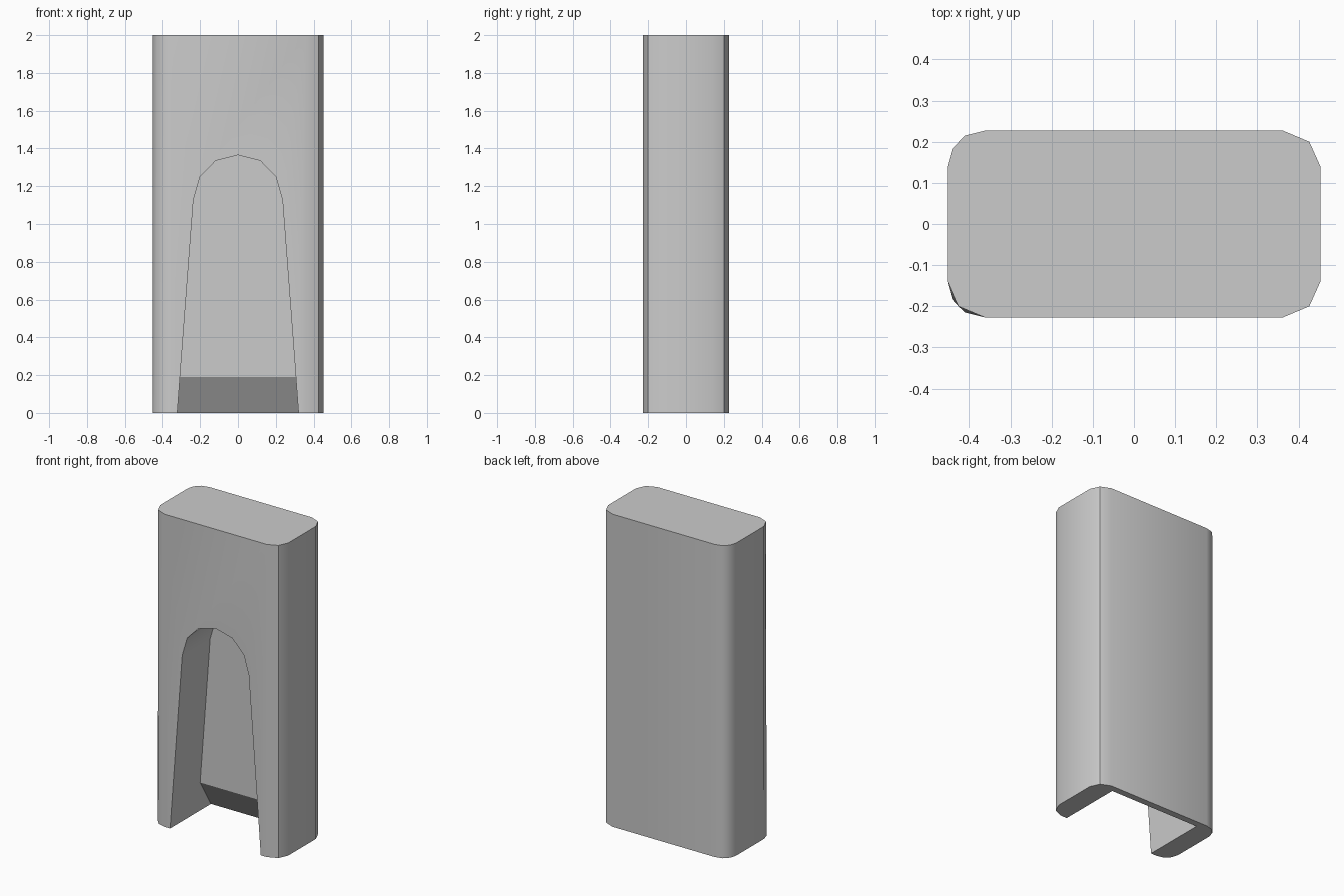
import bpy, bmesh, math

cube = bpy.data.objects.get("Cube")
if cube:
    bpy.data.objects.remove(cube, do_unlink=True)

HEIGHT = 2.0

grey = bpy.data.materials.new("plain_grey")
grey.use_nodes = True
colour = (0.6, 0.6, 0.6, 1)
grey.diffuse_color = colour
grey.node_tree.nodes["Principled BSDF"].inputs["Base Color"].default_value = colour


def make_object(name, bm):
    bmesh.ops.remove_doubles(bm, verts=bm.verts, dist=0.0005)
    bmesh.ops.recalc_face_normals(bm, faces=bm.faces)
    mesh = bpy.data.meshes.new(name)
    bm.to_mesh(mesh)
    bm.free()
    mesh.materials.append(grey)
    obj = bpy.data.objects.new(name, mesh)
    bpy.context.collection.objects.link(obj)
    return obj


def bridge(bm, ring_a, ring_b):
    for i in range(len(ring_a)):
        j = (i + 1) % len(ring_a)
        bm.faces.new((ring_a[i], ring_a[j], ring_b[j], ring_b[i]))


# Corner outlines for the +x +y quarter, ordered from side to end
plain = [(0.453, 0.14), (0.426, 0.2), (0.426, 0.2), (0.362, 0.227)]
fine = [(0.453, 0.14), (0.441, 0.183), (0.41, 0.215), (0.362, 0.227)]


def outline(front_left_corner):
    pts = list(plain)
    pts += [(-x, y) for x, y in reversed(fine)]
    pts += [(-x, -y) for x, y in front_left_corner]
    pts += [(x, -y) for x, y in reversed(plain)]
    return pts


# Rounded block: one front corner is fuller at the foot than at the top
bm = bmesh.new()
foot = [bm.verts.new((x, y, 0)) for x, y in outline(fine)]
head = [bm.verts.new((x, y, HEIGHT)) for x, y in outline(plain)]
bridge(bm, foot, head)
bm.faces.new(foot)
bm.faces.new(head)
block = make_object("block", bm)

# Arched recess with a sloping back at its foot: half width, height, back depth
arch = [(0.3275, -0.1, 0.253), (0.306, 0.19, 0.055), (0.235, 1.13, 0.055),
        (0.2, 1.25, 0.055), (0.118, 1.335, 0.055), (0, 1.365, 0.055)]
loop = arch + [(-x, z, y) for x, z, y in reversed(arch[:-1])]
bm = bmesh.new()
front = [bm.verts.new((x, -0.4, z)) for x, z, y in loop]
back = [bm.verts.new((x, y, z)) for x, z, y in loop]
bridge(bm, front, back)
bm.faces.new(front)
bm.faces.new((back[0], back[1], back[-2], back[-1]))
bm.faces.new(back[1:-1])
cutter = make_object("recess_cutter", bm)
cutter.hide_render = True
cutter.hide_viewport = True

cut = block.modifiers.new("recess", "BOOLEAN")
cut.operation = "DIFFERENCE"
cut.solver = "EXACT"
cut.object = cutter

# Bake the recess, then shade the rounded corners
bpy.context.view_layer.update()
depsgraph = bpy.context.evaluated_depsgraph_get()
carved = bpy.data.meshes.new_from_object(block.evaluated_get(depsgraph))
block.modifiers.clear()
block.data = carved
bpy.data.objects.remove(cutter, do_unlink=True)

bpy.ops.object.select_all(action="DESELECT")
block.select_set(True)
bpy.context.view_layer.objects.active = block
bpy.ops.object.shade_smooth_by_angle(angle=math.radians(33.5))
